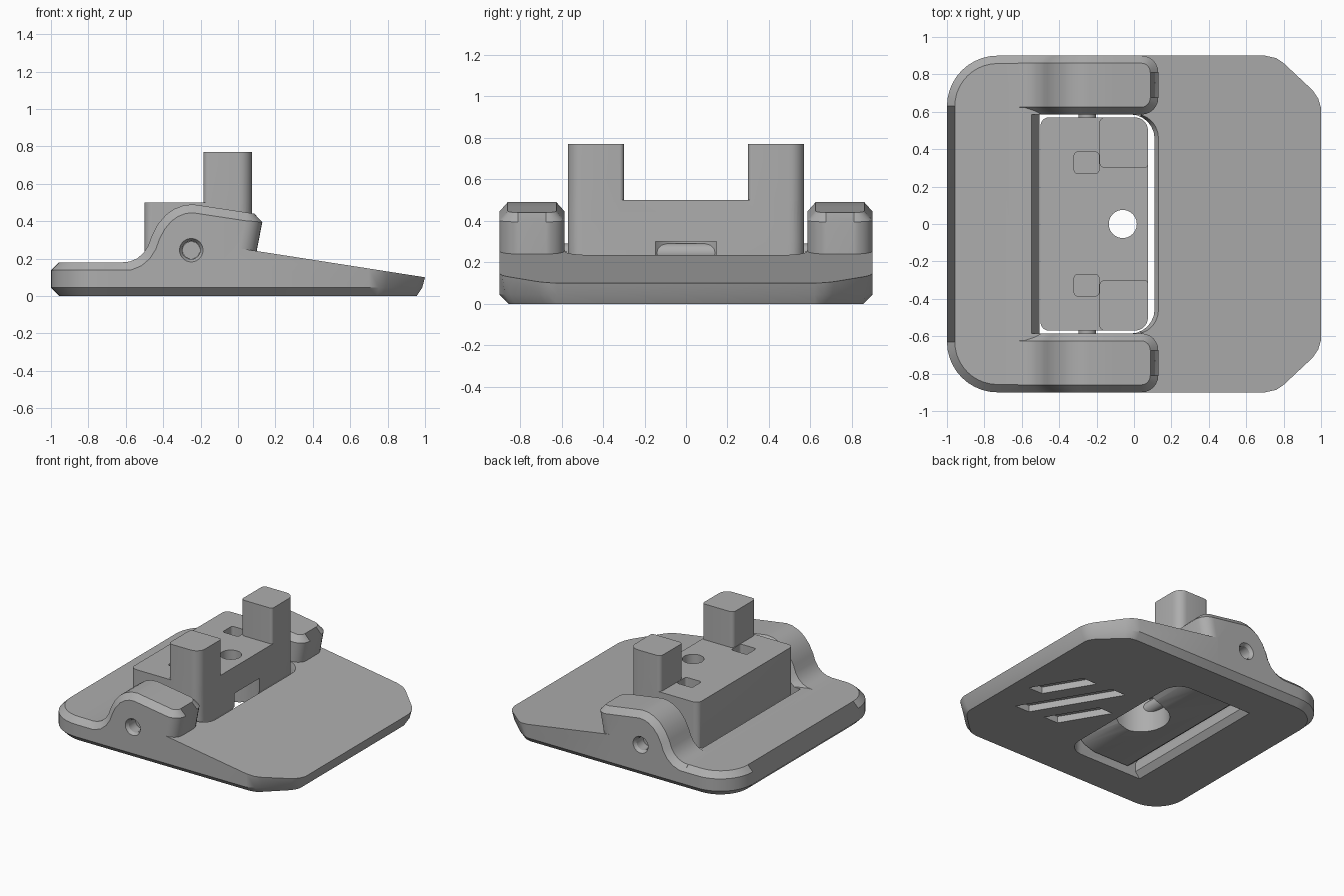
import bpy, bmesh, math
from mathutils import Vector

if "Cube" in bpy.data.objects:
    bpy.data.objects.remove(bpy.data.objects["Cube"])

grey = bpy.data.materials.new("mid_grey")
grey.diffuse_color = (0.42, 0.42, 0.42, 1)
grey.use_nodes = True
grey.node_tree.nodes["Principled BSDF"].inputs["Base Color"].default_value = grey.diffuse_color


def make(name, bm):
    bmesh.ops.recalc_face_normals(bm, faces=bm.faces)
    me = bpy.data.meshes.new(name)
    bm.to_mesh(me)
    bm.free()
    ob = bpy.data.objects.new(name, me)
    bpy.context.collection.objects.link(ob)
    me.materials.append(grey)
    return ob


def skin(name, rings):
    """Closed solid through rings of equal point count."""
    bm = bmesh.new()
    vs = [[bm.verts.new(p) for p in r] for r in rings]
    n = len(vs[0])
    for a, b in zip(vs, vs[1:]):
        for i in range(n):
            j = (i + 1) % n
            bm.faces.new((a[i], a[j], b[j], b[i]))
    bm.faces.new(vs[0])
    bm.faces.new(vs[-1][::-1])
    bmesh.ops.remove_doubles(bm, verts=bm.verts, dist=1e-5)
    return make(name, bm)


def loft(name, halves, yc=0):
    """Skin half sections of (x, w, z), mirrored about y = yc."""
    return skin(name, [[(x, yc + w, z) for x, w, z in h] +
                       [(x, yc - w, z) for x, w, z in reversed(h)] for h in halves])


def prism(name, outline, z0, z1, top=None):
    return skin(name, [[(x, y, z0) for x, y in outline],
                       [(x, y, z1) for x, y in (top or outline)]])


def rect(x0, x1, y0, y1, rl=0.0, rr=0.0, seg=6):
    """Rectangle with rounded left (rl) and right (rr) corners."""
    pts = []
    for cx, cy, r, a0 in ((x1 - rr, y1 - rr, rr, 0), (x0 + rl, y1 - rl, rl, 90),
                          (x0 + rl, y0 + rl, rl, 180), (x1 - rr, y0 + rr, rr, 270)):
        for k in range(seg + 1 if r else 1):
            a = math.radians(a0 + 90 * k / seg)
            pts.append((cx + r * math.cos(a), cy + r * math.sin(a)))
    return pts


def cyl(name, loc, r1, r2, depth, along_y=False):
    bm = bmesh.new()
    bmesh.ops.create_cone(bm, cap_ends=True, segments=40, radius1=r1, radius2=r2, depth=depth)
    ob = make(name, bm)
    ob.location = loc
    if along_y:
        ob.rotation_euler.x = -math.pi / 2
    return ob


def boolean(ob, others, op):
    bpy.context.view_layer.objects.active = ob
    for o in others:
        m = ob.modifiers.new("bool", 'BOOLEAN')
        m.operation, m.object, m.solver = op, o, 'EXACT'
        bpy.ops.object.modifier_apply(modifier=m.name)
        bpy.data.objects.remove(o)


def normals(path):
    """Left-hand unit normals of a 2D path."""
    out = []
    for i, p in enumerate(path):
        t = Vector((0, 0))
        if i:
            t += (Vector(p) - Vector(path[i - 1])).normalized()
        if i < len(path) - 1:
            t += (Vector(path[i + 1]) - Vector(p)).normalized()
        t.normalize()
        out.append((-t.y, t.x))
    return out


# Base plate: round-cornered rear sill, ramp with clipped corners
B = 0.045
edge = [(-0.73 - 0.27 * math.cos(a), 0.63 + 0.27 * math.sin(a))
        for a in [math.pi / 2 * k / 10 for k in range(11)]]
edge += [(-0.45, 0.9), (-0.04, 0.9), (0.0, 0.9), (0.7, 0.9), (0.76, 0.887), (0.8, 0.86),
         (0.955, 0.715), (0.985, 0.67), (1, 0.62)]
norms = normals(edge)
norms[0], norms[-1] = (-1, 0), (1, 0)
halves = []
for (x, w), (nx, ny) in zip(edge, norms):
    ramp = x > -0.01
    zt = 0.256 - 0.156 * x if ramp else 0.18
    low = 0.015 if x > 0.72 else 0
    top = 0 if ramp else 0.042
    halves.append([(x - B * nx, w - B * ny, 0),
                   (x - low * nx, w - low * ny, B),
                   (x, w, zt - top),
                   (x - top * nx, w - top * ny, zt)])
base = loft("base_plate", halves)

# Pivot ears: chamfered humps with a rounded front end
W = 0.1575
hump = [(-0.62, 0.18), (-0.58, 0.184), (-0.54, 0.2), (-0.505, 0.23), (-0.48, 0.27),
        (-0.462, 0.32), (-0.43, 0.382), (-0.385, 0.435), (-0.34, 0.466), (-0.29, 0.485),
        (-0.24, 0.49), (-0.1, 0.469)]
ear_half = []
for (x, z), (nx, nz) in zip(hump, normals(hump)):
    xm, zm = x - B * nx, z - B * nz
    ear_half.append([(xm, W, 0.06), (xm, W, zm), (x, W - 0.04, z)])
for k in range(7):
    s, c = math.sin(math.pi * k / 12), 1 - math.cos(math.pi * k / 12)
    xt = 0.04 + 0.047 * s
    zt = 0.49 - 0.152 * (xt + 0.24)
    ear_half.append([(-0.025 + 0.09 * s, W - 0.09 * c, 0.06),
                     (0.04 + 0.09 * s, W - 0.09 * c, zt - B),
                     (xt, W - 0.04 - 0.05 * c, zt)])
boolean(base, [loft("ear", ear_half, s * (0.9 - W)) for s in (1, -1)], 'UNION')

# Through opening with sloped sill and chamfered front lip
cuts = [prism("cut", rect(-0.505, 0.11, -0.586, 0.586, 0, 0.13), -0.1, 1),
        prism("cut", rect(-0.5, -0.3, -0.586, 0.586), 0.1, 0.2,
              rect(-0.56, -0.3, -0.586, 0.586)),
        prism("cut", rect(-0.55, -0.3, -0.586, 0.586), -0.01, 0.05,
              rect(-0.5, -0.3, -0.586, 0.586)),
        prism("cut", rect(-0.4, 0.11, -0.586, 0.586, 0, 0.13), 0.2, 0.25,
              rect(-0.4, 0.14, -0.586, 0.586, 0, 0.13))]
# Countersunk pin holes in the ears
for s in (1, -1):
    cuts.append(cyl("cut", (-0.25, s * 0.86, 0.245), 0.048, 0.048, 0.2, True))
    r1, r2 = (0.048, 0.064) if s > 0 else (0.064, 0.048)
    cuts.append(cyl("cut", (-0.25, s * 0.89, 0.245), r1, r2, 0.024, True))
# Slanted grip grooves underneath
for cx, cy, h in ((0.51, -0.07, 0.3), (0.68, 0.05, 0.17), (0.34, -0.19, 0.17)):
    quad = [(cx + d * 0.06 - 0.6 * e * h, cy + e * h)
            for d, e in ((-1, -1), (1, -1), (1, 1), (-1, 1))]
    cuts.append(prism("cut", quad, -0.02, 0.05))
boolean(base, cuts, 'DIFFERENCE')

# Rocker block: side profile trimmed by its plan outline
side = [(-0.6, 0.5), (-0.6, 0.16), (-0.5, 0.16), (-0.47, 0.09), (-0.42, 0.05), (-0.12, 0.05),
        (-0.03, 0.08), (0.04, 0.14), (0.08, 0.21), (0.2, 0.21), (0.2, 0.5)]
block = skin("rocker_block", [[(x, y, z) for x, z in side] for y in (-0.7, 0.7)])
plan = rect(-0.5, 0.075, -0.57, 0.57, 0.045, 0.07)
boolean(block, [prism("cut", plan, 0, 0.8)], 'INTERSECT')

# Upright posts on the block
for s in (1, -1):
    y0, y1 = sorted((s * 0.3, s * 0.57))
    out = rect(-0.185, 0.075, y0, y1, 0.03, 0.07)
    # only the outer front corner has the large radius
    small = rect(-0.185, 0.075, y0, y1, 0.03, 0.02)
    out = [a if a[1] * s > 0.435 else b for a, b in zip(out, small)]
    boolean(block, [prism("post", out, 0.3, 0.77)], 'UNION')

# Screw hole, counterbore and two small pockets
cuts = [cyl("cut", (-0.06, 0, 0.4), 0.075, 0.075, 1),
        cyl("cut", (-0.06, 0, 0.1), 0.2, 0.2, 0.4)]
for s in (1, -1):
    y0, y1 = sorted((s * 0.27, s * 0.385))
    cuts.append(prism("cut", rect(-0.32, -0.187, y0, y1, 0.02, 0.02), 0.42, 0.6))
boolean(block, cuts, 'DIFFERENCE')

# Pivot pin
pin = cyl("pivot_pin", (-0.25, 0, 0.245), 0.047, 0.047, 1.6, True)

# Smooth curved surfaces, keep hard edges
for ob in (base, block, pin):
    bpy.ops.object.select_all(action='DESELECT')
    ob.select_set(True)
    bpy.context.view_layer.objects.active = ob
    bpy.ops.object.shade_smooth_by_angle(angle=math.radians(25))
